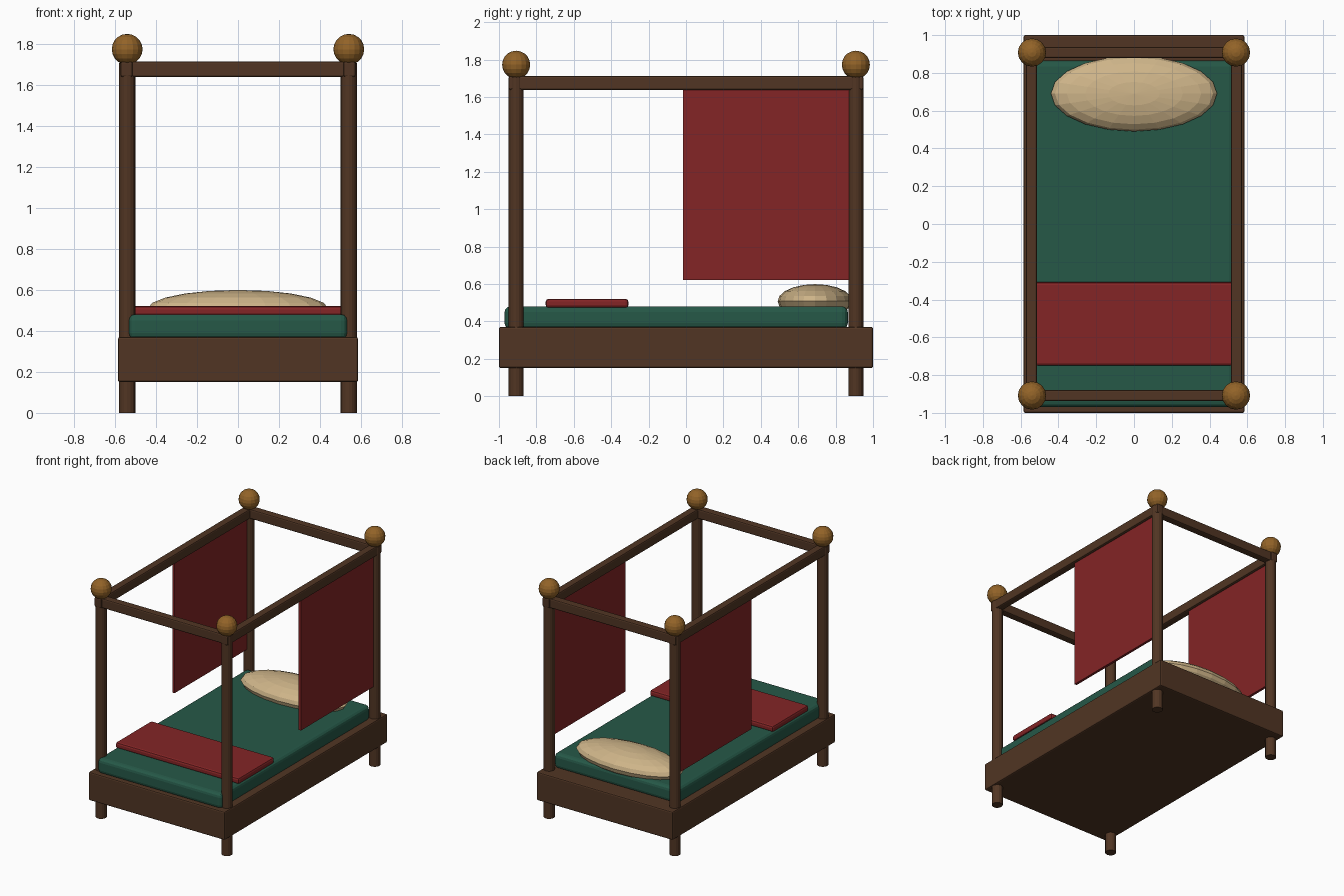
import bpy
import bmesh
from mathutils import Matrix

if "Cube" in bpy.data.objects:
    bpy.data.objects.remove(bpy.data.objects["Cube"])


def material(name, rgb):
    m = bpy.data.materials.new(name)
    m.diffuse_color = (*rgb, 1.0)
    m.use_nodes = True
    m.node_tree.nodes["Principled BSDF"].inputs["Base Color"].default_value = m.diffuse_color
    return m


WOOD = material("dark wood", (0.082, 0.036, 0.017))
RED = material("red cloth", (0.23, 0.018, 0.019))
GREEN = material("green cloth", (0.019, 0.098, 0.064))
CREAM = material("cream linen", (0.62, 0.46, 0.25))
BRASS = material("aged brass", (0.29, 0.125, 0.021))


def finish(name, bm, mat):
    mesh = bpy.data.meshes.new(name)
    bm.to_mesh(mesh)
    bm.free()
    mesh.materials.append(mat)
    obj = bpy.data.objects.new(name, mesh)
    bpy.context.collection.objects.link(obj)
    return obj


def box(name, lo, hi, mat, bevel=0.0, segments=2):
    """Box between two corners with optional rounded edges."""
    size = [b - a for a, b in zip(lo, hi)]
    mid = [(a + b) / 2 for a, b in zip(lo, hi)]
    bm = bmesh.new()
    bmesh.ops.create_cube(bm, size=1, matrix=Matrix.Translation(mid) @ Matrix.Diagonal((*size, 1)))
    obj = finish(name, bm, mat)
    if bevel:
        mod = obj.modifiers.new("soft edges", 'BEVEL')
        mod.width = bevel
        mod.segments = segments
    return obj


def ball(name, centre, radii, mat, segs, rings):
    bm = bmesh.new()
    bmesh.ops.create_uvsphere(bm, u_segments=segs, v_segments=rings, radius=1,
                              matrix=Matrix.Translation(centre) @ Matrix.Diagonal((*radii, 1)))
    return finish(name, bm, mat)


def post(name, x, y, radius, height):
    bm = bmesh.new()
    bmesh.ops.create_cone(bm, cap_ends=True, segments=16, radius1=radius, radius2=radius,
                          depth=height, matrix=Matrix.Translation((x, y, height / 2)))
    return finish(name, bm, WOOD)


PX, PY = 0.54, 0.908  # post centres

# Bed base and bedding
box("bed_frame", (-0.585, -1, 0.15), (0.585, 1, 0.37), WOOD, 0.01)
box("mattress", (-0.533, -0.97, 0.36), (0.533, 0.865, 0.48), GREEN, 0.03, 3)
box("folded_blanket", (-0.53, -0.75, 0.472), (0.53, -0.308, 0.52), RED, 0.015)
ball("pillow", (0, 0.69, 0.508), (0.44, 0.2, 0.091), CREAM, 20, 10)

# Posts with ball finials
for sx, side in ((-1, "left"), (1, "right")):
    for sy, end in ((-1, "front"), (1, "back")):
        post(f"{end}_{side}_post", sx * PX, sy * PY, 0.04, 1.705)
        ball(f"{end}_{side}_finial", (sx * PX, sy * PY, 1.772), (0.075,) * 3, BRASS, 16, 10)

# Canopy rails and side curtains
for s, side, end in ((-1, "left", "front"), (1, "right", "back")):
    x, y = s * (PX + 0.003), s * PY
    box(f"{side}_rail", (x - 0.03, -0.948, 1.637), (x + 0.03, 0.948, 1.712), WOOD, 0.01)
    box(f"{end}_rail", (-PX, y - 0.03, 1.637), (PX, y + 0.03, 1.712), WOOD, 0.01)
    box(f"{side}_curtain", (x - 0.01, -0.017, 0.62), (x + 0.01, 0.88, 1.65), RED)
